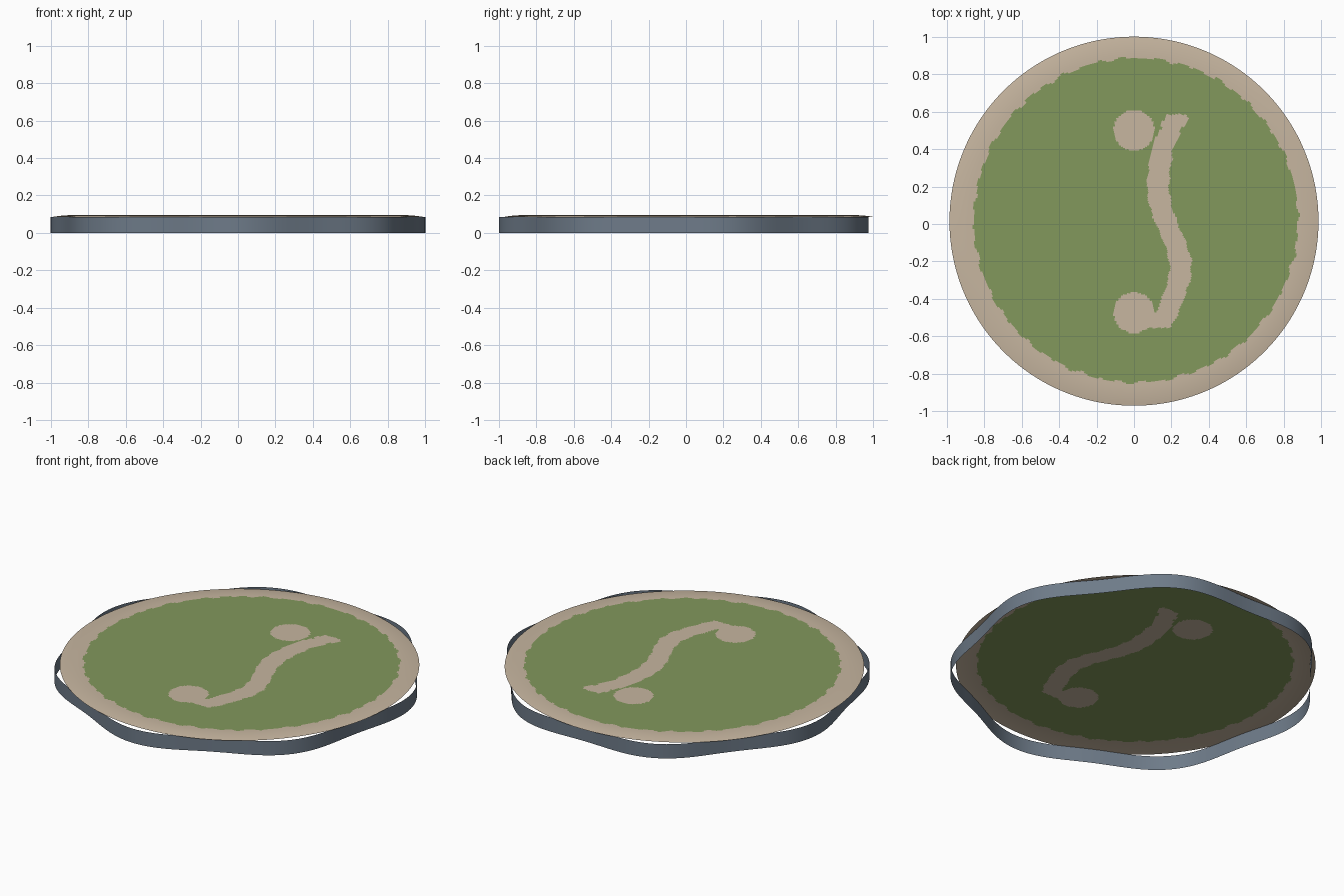
import bpy, bmesh, math

if "Cube" in bpy.data.objects:
    bpy.data.objects.remove(bpy.data.objects["Cube"])

CY = 0.015          # both parts share this y centre
R = 0.985           # ground radius
RIM_Z, TOP_Z = 0.086, 0.095

def material(name, rgb):
    m = bpy.data.materials.new(name)
    m.diffuse_color = (*rgb, 1)
    m.use_nodes = True
    m.node_tree.nodes["Principled BSDF"].inputs["Base Color"].default_value = m.diffuse_color
    return m

green = material("grass green", (0.223, 0.314, 0.107))
tan = material("sand tan", (0.571, 0.468, 0.352))
slate = material("slate blue", (0.156, 0.198, 0.25))

def finish(name, bm, mats):
    me = bpy.data.meshes.new(name)
    bm.to_mesh(me)
    bm.free()
    for m in mats:
        me.materials.append(m)
    me.polygons.foreach_set("use_smooth", [True] * len(me.polygons))
    ob = bpy.data.objects.new(name, me)
    bpy.context.collection.objects.link(ob)

# Winding path: (y, centre x)
PATH = [(-0.555, 0.135), (-0.5, 0.167), (-0.4, 0.207), (-0.3, 0.243), (-0.2, 0.25),
        (-0.1, 0.22), (0.0, 0.175), (0.1, 0.14), (0.2, 0.127), (0.3, 0.135),
        (0.4, 0.15), (0.5, 0.195), (0.585, 0.235)]

def on_path(x, y):
    for (y0, x0), (y1, x1) in zip(PATH, PATH[1:]):
        if y0 <= y <= y1:
            c = x0 + (x1 - x0) * (y - y0) / (y1 - y0)
            return abs(x - c) < 0.059 + 0.004 * math.sin(60 * y)
    return False

def is_sand(x, y):
    a = math.atan2(y - 0.02, x - 0.01)
    edge = 0.866 + 0.006 * math.sin(50 * a) + 0.004 * math.sin(31 * a + 1)
    return (math.hypot(x - 0.01, y - 0.02) > edge or on_path(x, y)
            or math.hypot(x, y - 0.5) < 0.109 or math.hypot(x, y + 0.473) < 0.109)

# Ground: gently crowned disc, faces coloured by position
SEG, RINGS = 256, 120
bm = bmesh.new()
centre = bm.verts.new((0, CY, TOP_Z))
rings = []
for i in range(1, RINGS + 1):
    r = R * i / RINGS
    t = max(0, (r - 0.88) / (R - 0.88))
    z = TOP_Z - (TOP_Z - RIM_Z) * t * t
    rings.append([bm.verts.new((r * math.cos(2 * math.pi * k / SEG),
                                CY + r * math.sin(2 * math.pi * k / SEG), z))
                  for k in range(SEG)])
for k in range(SEG):
    n = (k + 1) % SEG
    bm.faces.new((centre, rings[0][k], rings[0][n]))
    for a, b in zip(rings, rings[1:]):
        bm.faces.new((a[k], b[k], b[n], a[n]))
for f in bm.faces:
    c = f.calc_center_median()
    f.material_index = int(is_sand(c.x, c.y))
finish("ground", bm, [green, tan])

# Wall: open seven-lobed band below the rim
bm = bmesh.new()
low, high = [], []
for k in range(SEG):
    a = 2 * math.pi * k / SEG
    r = R + 0.03 * math.cos(7 * (a + math.pi / 2))
    p = (r * math.cos(a), CY + r * math.sin(a))
    low.append(bm.verts.new((*p, 0)))
    high.append(bm.verts.new((*p, RIM_Z)))
for k in range(SEG):
    n = (k + 1) % SEG
    bm.faces.new((low[k], low[n], high[n], high[k]))
finish("outer_wall", bm, [slate])
